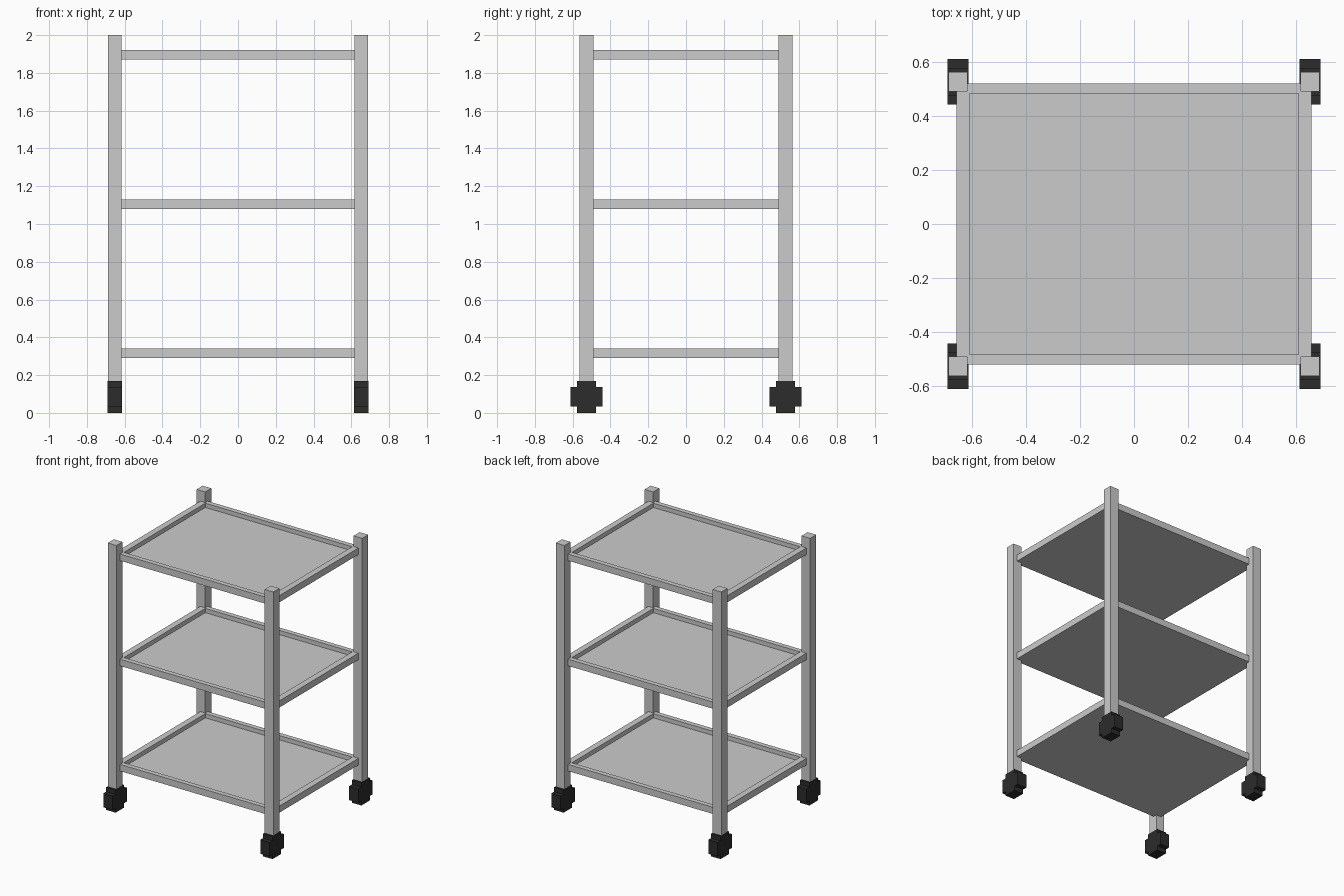
import bpy, bmesh
from mathutils import Vector

if "Cube" in bpy.data.objects:
    bpy.data.objects.remove(bpy.data.objects["Cube"])

dark = bpy.data.materials.new("dark_rubber")
dark.diffuse_color = (0.025, 0.025, 0.025, 1)
dark.use_nodes = True
dark.node_tree.nodes["Principled BSDF"].inputs["Base Color"].default_value = dark.diffuse_color


def finish(name, bm, mat=None):
    bmesh.ops.recalc_face_normals(bm, faces=bm.faces)
    me = bpy.data.meshes.new(name)
    bm.to_mesh(me)
    bm.free()
    if mat:
        me.materials.append(mat)
    ob = bpy.data.objects.new(name, me)
    bpy.context.collection.objects.link(ob)
    return ob


def prism(name, pts, offset, mat=None):
    """Extrude a planar outline along an offset vector."""
    bm = bmesh.new()
    face = bm.faces.new([bm.verts.new(p) for p in pts])
    ext = bmesh.ops.extrude_face_region(bm, geom=[face], use_keep_orig=True)
    verts = [g for g in ext["geom"] if isinstance(g, bmesh.types.BMVert)]
    bmesh.ops.translate(bm, verts=verts, vec=Vector(offset))
    return finish(name, bm, mat)


def rect(hx, hy, z):
    return [(-hx, -hy, z), (hx, -hy, z), (hx, hy, z), (-hx, hy, z)]


def tray(name, z):
    """Shallow tray: outer wall, flat rim, inner wall and recessed floor."""
    bm = bmesh.new()
    loops = [[bm.verts.new(p) for p in r] for r in (
        rect(0.657, 0.52, z), rect(0.657, 0.52, z + 0.05),
        rect(0.61, 0.483, z + 0.05), rect(0.61, 0.483, z + 0.018))]
    for a, b in zip(loops, loops[1:]):
        for i in range(4):
            j = (i + 1) % 4
            bm.faces.new((a[i], a[j], b[j], b[i]))
    bm.faces.new(loops[0])
    bm.faces.new(loops[-1])
    finish(name, bm)


# Three trays
for name, z in (("bottom_tray", 0.29), ("middle_tray", 1.08), ("top_tray", 1.87)):
    tray(name, z)

# Corner posts and blocky casters with a stepped cross outline
PX, PY, WZ = 0.652, 0.527, 0.085
A, B, C = 0.084, 0.05, 0.052
cross = [(-B, -WZ), (B, -WZ), (B, -C), (A, -C), (A, C), (B, C),
         (B, WZ), (-B, WZ), (-B, C), (-A, C), (-A, -C), (-B, -C)]
for sx, side in ((-1, "left"), (1, "right")):
    for sy, end in ((-1, "front"), (1, "back")):
        x, y = sx * PX, sy * PY
        pts = [(x + px, y + py, pz) for px, py, pz in rect(0.036, 0.036, 0.16)]
        prism(f"{end}_{side}_post", pts, (0, 0, 1.84))
        wheel = [(x - 0.039, y + u, WZ + v) for u, v in cross]
        prism(f"{end}_{side}_caster", wheel, (0.078, 0, 0), dark)
